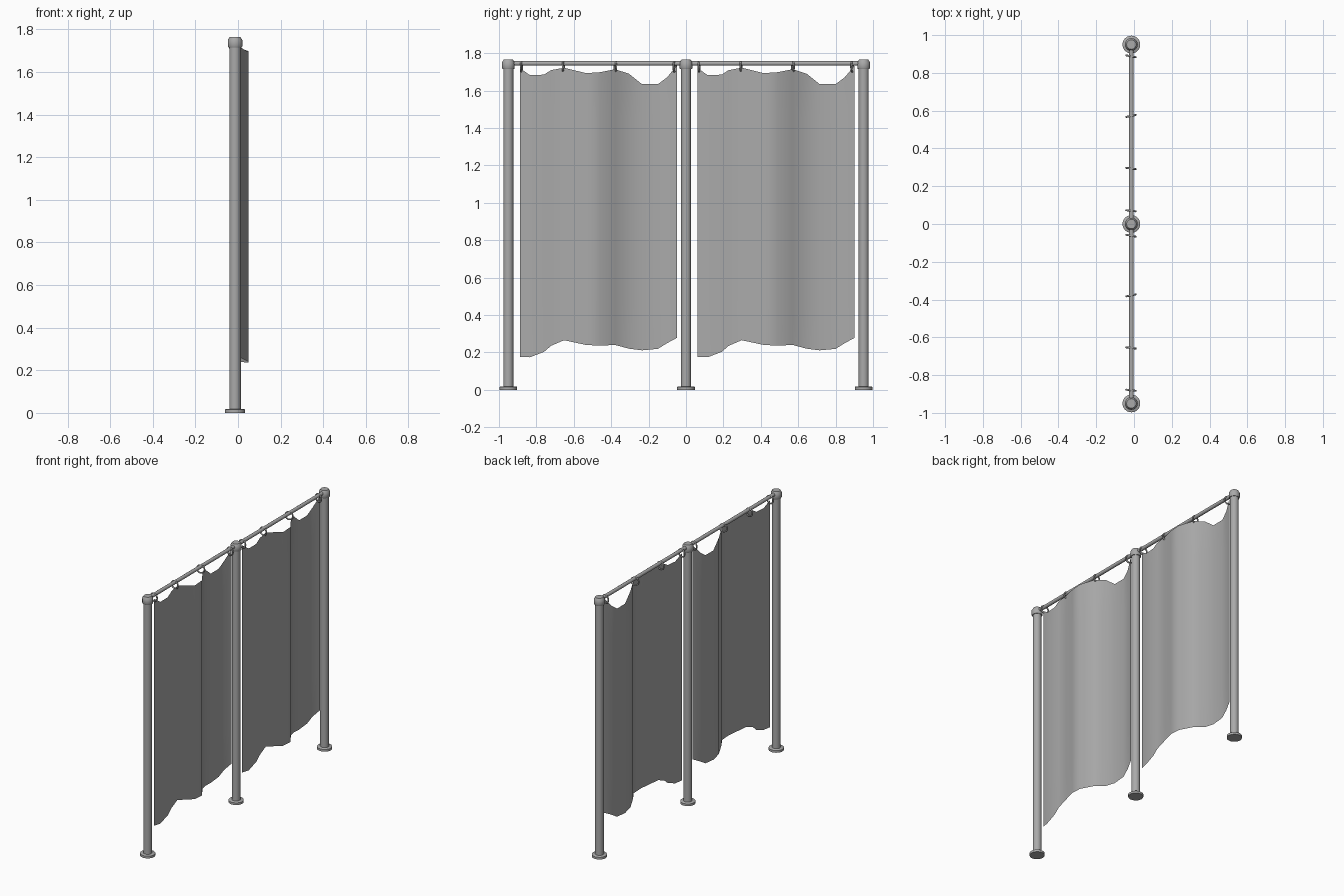
import bpy, bmesh, math

cube = bpy.data.objects.get("Cube")
if cube:
    bpy.data.objects.remove(cube, do_unlink=True)

mat = bpy.data.materials.new("plain grey")
GREY = (0.4, 0.4, 0.4, 1)
mat.use_nodes = True
mat.diffuse_color = GREY
mat.node_tree.nodes["Principled BSDF"].inputs["Base Color"].default_value = GREY

X = -0.014       # line of the posts and rod
ROD_Z = 1.745
BAY = 0.95       # distance between posts


def finish(name, bm, angle=40):
    bmesh.ops.recalc_face_normals(bm, faces=bm.faces)
    mesh = bpy.data.meshes.new(name)
    bm.to_mesh(mesh)
    bm.free()
    ob = bpy.data.objects.new(name, mesh)
    bpy.context.collection.objects.link(ob)
    mesh.materials.append(mat)
    bpy.ops.object.select_all(action='DESELECT')
    ob.select_set(True)
    bpy.context.view_layer.objects.active = ob
    bpy.ops.object.shade_smooth_by_angle(angle=math.radians(angle))
    return ob


def lathe(name, profile, y, sides=24):
    """Turn a (radius, height) profile about a vertical axis."""
    bm = bmesh.new()
    verts = [bm.verts.new((X + r, y, z)) for r, z in profile]
    edges = [bm.edges.new(pair) for pair in zip(verts, verts[1:])]
    bmesh.ops.spin(bm, geom=verts + edges, cent=(X, y, 0), axis=(0, 0, 1),
                   angle=math.tau, steps=sides, use_merge=True)
    bmesh.ops.remove_doubles(bm, verts=bm.verts, dist=1e-5)
    return finish(name, bm)


def curtain(name, offset):
    """Wavy sheet: each section gives y, x, top and bottom height."""
    sections = [
        (-.888, -.012, 1.72, .176), (-.834, 0, 1.682, .174),
        (-.759, .003, 1.685, .203), (-.722, .003, 1.709, .235),
        (-.652, 0, 1.722, .265), (-.535, .05, 1.693, .24),
        (-.46, .05, 1.698, .236), (-.38, 0, 1.714, .24),
        (-.305, -.033, 1.69, .22), (-.235, -.041, 1.634, .211),
        (-.15, -.041, 1.634, .219), (-.102, -.034, 1.67, .249),
        (-.048, -.015, 1.735, .278)]
    rows = 6
    bm = bmesh.new()
    cols = [[bm.verts.new((x, y + offset, low + (top - low) * i / rows))
             for i in range(rows + 1)] for y, x, top, low in sections]
    for a, b in zip(cols, cols[1:]):
        for i in range(rows):
            bm.faces.new((a[i], b[i], b[i + 1], a[i + 1]))
    return finish(name, bm, 80)


def ring(name, y, tilt):
    bpy.ops.mesh.primitive_torus_add(
        major_radius=0.026, minor_radius=0.005, major_segments=20,
        minor_segments=8, location=(X - 0.002, y, 1.727),
        rotation=(math.pi / 2, 0, tilt))
    ob = bpy.context.object
    ob.name = name
    ob.data.materials.append(mat)
    bpy.ops.object.shade_smooth()


# Posts with a foot disc and a bevelled cap
for label, y in (("front", -BAY), ("middle", 0), ("back", BAY)):
    lathe(label + "_post", [(.027, .01), (.027, 1.72)], y)
    lathe(label + "_foot", [(0, 0), (.047, 0), (.047, .015), (.043, .018), (0, .018)], y)
    lathe(label + "_cap", [(0, 1.715), (.031, 1.715), (.034, 1.72), (.034, 1.75),
                           (.025, 1.765), (0, 1.765)], y)

# Rail through all three posts
bpy.ops.mesh.primitive_cylinder_add(vertices=16, radius=0.012, depth=2 * BAY,
                                    location=(X, 0, ROD_Z),
                                    rotation=(math.pi / 2, 0, 0))
rail = bpy.context.object
rail.name = "rail"
rail.data.materials.append(mat)
bpy.ops.object.shade_smooth_by_angle(angle=math.radians(40))

# Curtains and their hanging rings
for label, offset in (("front", 0), ("back", BAY)):
    curtain(label + "_curtain", offset)
    for i, (y, tilt) in enumerate(((-.88, -.12), (-.656, -.12), (-.378, .2), (-.062, -.2))):
        ring(f"{label}_ring_{i + 1}", y + offset, tilt)
